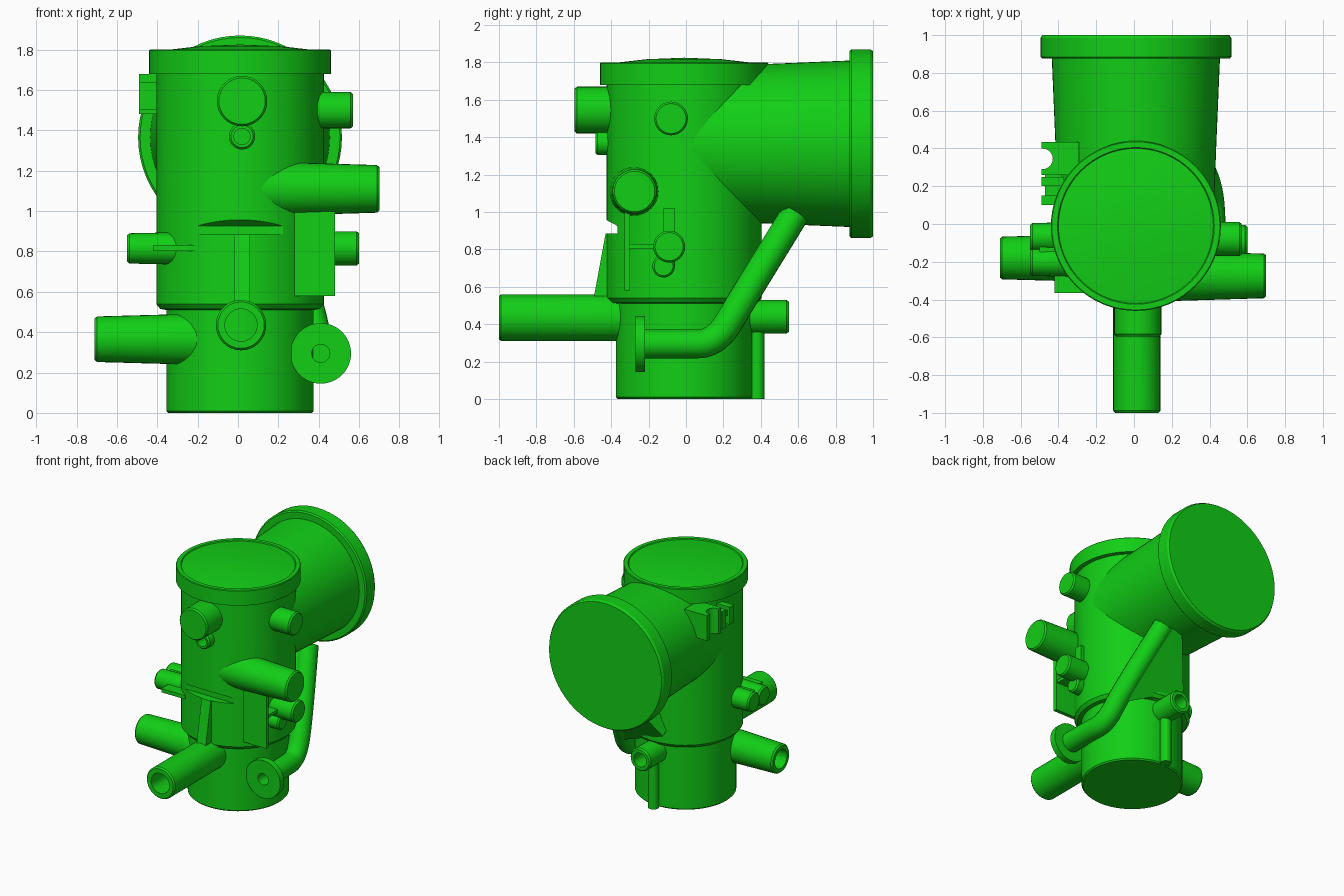
import bpy, bmesh, math
from mathutils import Vector

if "Cube" in bpy.data.objects:
    bpy.data.objects.remove(bpy.data.objects["Cube"], do_unlink=True)

green = bpy.data.materials.new("bright_green")
green.use_nodes = True
colour = (0.006, 0.62, 0.008, 1)
green.diffuse_color = colour
green.node_tree.nodes["Principled BSDF"].inputs["Base Color"].default_value = colour

parts, cutters, bores = [], [], []


def add(name, mesh, cutter=False):
    ob = bpy.data.objects.new(name, mesh)
    bpy.context.collection.objects.link(ob)
    mesh.materials.clear()
    mesh.materials.append(green)
    ob.hide_render = cutter
    (cutters if cutter else parts).append(ob)
    return ob


def from_bmesh(name, bm, cutter):
    bmesh.ops.recalc_face_normals(bm, faces=bm.faces)
    mesh = bpy.data.meshes.new(name)
    bm.to_mesh(mesh)
    bm.free()
    return add(name, mesh, cutter)


def lathe(name, profile, base, axis=(0, 0, 1), sides=48, cutter=False):
    """Turn a (radius, height) profile around an axis through base."""
    bm = bmesh.new()
    vs = [bm.verts.new((r, 0, h)) for r, h in profile]
    es = [bm.edges.new(pair) for pair in zip(vs, vs[1:])]
    bmesh.ops.spin(bm, geom=vs + es, cent=(0, 0, 0), axis=(0, 0, 1),
                   angle=math.tau, steps=sides, use_duplicate=False)
    bmesh.ops.remove_doubles(bm, verts=bm.verts, dist=1e-4)
    q = Vector(axis).to_track_quat('Z', 'Y')
    for v in bm.verts:
        v.co = q @ v.co + Vector(base)
    return from_bmesh(name, bm, cutter)


def hull(name, points, cutter=False):
    bm = bmesh.new()
    for p in points:
        bm.verts.new(p)
    bmesh.ops.convex_hull(bm, input=bm.verts)
    return from_bmesh(name, bm, cutter)


def box(name, xs, ys, zs):
    return hull(name, [(x, y, z) for x in xs for y in ys for z in zs])


def prism(name, xs, outline, cutter=False):
    """Extrude a (y, z) outline along x."""
    return hull(name, [(x, y, z) for x in xs for y, z in outline], cutter)


def cut(ob, *tools):
    for tool in tools:
        mod = ob.modifiers.new("cut", 'BOOLEAN')
        mod.operation, mod.solver, mod.object = 'DIFFERENCE', 'EXACT', tool
    bpy.context.view_layer.update()
    graph = bpy.context.evaluated_depsgraph_get()
    mesh = bpy.data.meshes.new_from_object(ob.evaluated_get(graph))
    ob.modifiers.clear()
    ob.data = mesh


def pipe(name, start, axis, length, r0, r1, bore=0, sides=32):
    """Straight or tapered spigot; a bore also opens the housing wall."""
    ob = lathe(name, [(0, 0), (r0, 0), (r1, length - .012),
                      (r1 - .01, length), (0, length)], start, axis, sides)
    if bore:
        tool = lathe(name + "_bore", [(0, -.03), (bore, -.03), (bore, length + .03),
                                      (0, length + .03)], start, axis, sides, True)
        cut(ob, tool, cavity)
        bores.append(tool)
    return ob


# Housing: stepped cylinder with collar and shallow domed lid
centre = (.01, -.01, 0)
body = lathe("housing", [(0, 0), (.355, 0), (.365, .01), (.365, .51), (.395, .515),
                         (.415, .54), (.415, 1.68), (.45, 1.68), (.45, 1.795),
                         (.445, 1.8), (.415, 1.8), (.41, 1.793), (.2, 1.817),
                         (0, 1.825)], centre, sides=64)
cavity = lathe("housing_cavity", [(0, .05), (.32, .05), (.32, .52), (.345, .56),
                                  (.345, 1.74), (0, 1.74)], centre, sides=64, cutter=True)

# Large rear duct with flanged mouth
axis_back, axis_front, axis_left, axis_right = (0, 1, 0), (0, -1, 0), (1, 0, 0), (-1, 0, 0)
duct_base = (.01, 0, 1.365)
duct = lathe("duct", [(0, .04), (.412, .04), (.425, .4), (.445, .875), (.495, .875),
                      (.505, .885), (.505, .985), (.495, 1), (0, 1)],
             duct_base, axis_back, 64)
duct_bore = lathe("duct_bore", [(0, 0), (.375, 0), (.4, .85), (.43, .86), (.43, .92),
                                (.455, .93), (.465, 1.03), (0, 1.03)],
                  duct_base, axis_back, 64, True)
cut(duct, cavity, duct_bore)

# Spigots and ports
pipe("front_pipe", (.015, -.29, .435), axis_front, .71, .125, .125, .08)
pipe("rear_spigot", (.02, .27, .44), axis_back, .28, .09, .09, .055)
pipe("lower_side_pipe", (-.15, -.18, .365), axis_right, .56, .128, .113, .075)
pipe("upper_side_pipe", (.1, -.275, 1.11), axis_left, .6, .136, .118, .083)
pipe("small_side_spigot", (.3, -.08, 1.5), axis_left, .27, .09, .09, .045)
pipe("small_front_spigot", (.02, -.32, 1.37), axis_front, .165, .065, .065, .04)
pipe("front_boss", (.02, -.38, 1.545), axis_front, .215, .125, .125)
pipe("side_boss", (.38, -.09, .815), axis_left, .22, .085, .085)
pipe("side_pad", (.36, -.12, .71), axis_left, .12, .06, .06)
for i, y in enumerate((-.07, -.2)):
    pipe(f"sensor_port_{i + 1}", (-.3, y, .815), axis_right, .25, .08, .075, .035)
pipe("rear_post", (.02, .38, 0), (0, 0, 1), .4, .04, .04)

# Slanted slot across the front, with a rib below it
slot = prism("front_slot", (-.4, .4), [(-.365, .885), (-.365, .925),
                                       (-.6, 1.05), (-.6, .885)], True)
cut(body, cavity, duct_bore, slot, *bores)
prism("front_rib", (-.02, .06), [(-.39, .885), (-.43, .885), (-.495, .53), (-.35, .53)])

# Side mounting plates
box("side_plate", (.28, .48), (-.33, -.3), (.58, 1))
box("side_crossbar", (.34, .47), (-.32, -.1), (.805, .83))
box("side_strip", (.36, .45), (-.12, -.06), (.7, 1.02))
box("sensor_plate", (-.42, -.21), (-.365, -.02), (.802, .832))
box("sensor_bridge", (-.5, -.34), (-.2, -.07), (.76, .87))

# Upper bracket with a notched edge
bracket = box("bracket_block", (-.49, -.29), (.26, .435), (1.48, 1.68))
notch = lathe("bracket_notch", [(0, 1.4), (.055, 1.4), (.055, 1.75), (0, 1.75)],
              (-.485, .345, 0), sides=24, cutter=True)
cut(bracket, notch, duct_bore)
for i, y in enumerate((.1, .2)):
    box(f"bracket_rib_{i + 1}", (-.49, -.37), (y, y + .05), (1.5, 1.64))
box("bracket_web", (-.47, -.38), (.1, .27), (1.57, 1.61))

# Bypass tube sweeping from its flange up to the duct
curve = bpy.data.curves.new("bypass_path", 'CURVE')
curve.dimensions = '3D'
curve.bevel_depth, curve.bevel_resolution, curve.use_fill_caps = .077, 6, True
path = [(.41, -.25, .295), (.41, -.03, .295), (.4, .16, .295),
        (.355, .3, .53), (.21, .58, .985)]
spline = curve.splines.new('NURBS')
spline.points.add(len(path) - 1)
for point, co in zip(spline.points, path):
    point.co = (*co, 1)
spline.order_u, spline.use_endpoint_u, spline.resolution_u = 3, True, 8
guide = bpy.data.objects.new("bypass_path", curve)
bpy.context.collection.objects.link(guide)
bpy.context.view_layer.update()
graph = bpy.context.evaluated_depsgraph_get()
mesh = bpy.data.meshes.new_from_object(guide.evaluated_get(graph))
bpy.data.objects.remove(guide, do_unlink=True)
bm = bmesh.new()
bm.from_mesh(mesh)
bmesh.ops.remove_doubles(bm, verts=bm.verts, dist=1e-5)
tube = from_bmesh("bypass_tube", bm, False)
flange = lathe("bypass_flange", [(0, 0), (.15, 0), (.15, .05), (0, .05)],
               (.41, -.22, .295), axis_front)
hole = lathe("bypass_hole", [(0, 0), (.045, 0), (.045, .3), (0, .3)],
             (.41, -.05, .295), axis_front, 24, True)
cut(tube, hole, duct_bore)
cut(flange, hole)

# Flat web tying the tube to the housing and duct
web = hull("bypass_web", [(x, y + s * .055, z - s * .033) for s in (-1, 1)
                          for x, y, z in ((.36, .25, .45), (.21, .58, .985),
                                          (.08, .58, .985), (-.1, .38, .65))])
cut(web, duct_bore, cavity)

# Remove the cutters and finish the shading
for ob in cutters:
    bpy.data.objects.remove(ob, do_unlink=True)
bpy.ops.object.select_all(action='DESELECT')
for ob in parts:
    ob.select_set(True)
bpy.context.view_layer.objects.active = body
bpy.ops.object.shade_smooth_by_angle(angle=math.radians(30))
